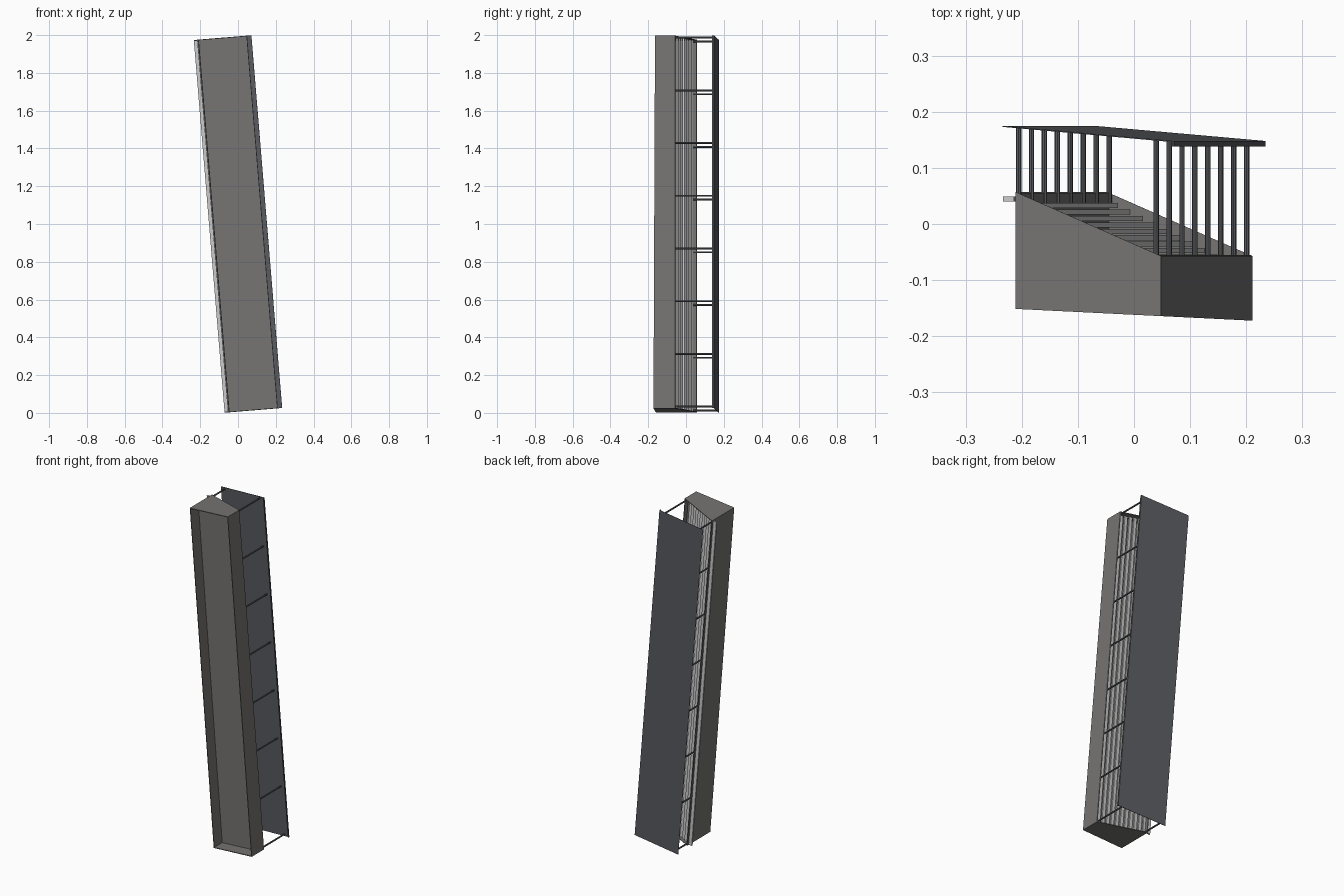
import bpy, bmesh, math
from mathutils import Matrix, Vector

if "Cube" in bpy.data.objects:
    bpy.data.objects.remove(bpy.data.objects["Cube"])

TILT = math.radians(4.72)
HALF = 0.99                      # half length along the leaning axis
LEAN = Matrix.Translation((0, 0, 1)) @ Matrix.Rotation(-TILT, 4, 'Y')


def material(name, value):
    m = bpy.data.materials.new(name)
    m.diffuse_color = (*value, 1)
    m.use_nodes = True
    m.node_tree.nodes["Principled BSDF"].inputs["Base Color"].default_value = m.diffuse_color
    return m


shell_mat = material("shell_grey", (0.18, 0.175, 0.17))
panel_mat = material("panel_grey", (0.10, 0.105, 0.115))
slat_mat = material("slat_grey", (0.55, 0.56, 0.58))


def finish(name, bm, mat):
    bmesh.ops.recalc_face_normals(bm, faces=bm.faces)
    me = bpy.data.meshes.new(name)
    bm.to_mesh(me)
    bm.free()
    ob = bpy.data.objects.new(name, me)
    me.materials.append(mat)
    bpy.context.collection.objects.link(ob)
    return ob


def prism(bm, section, w0, w1):
    """Extrude a (u, y) section along the leaning axis.
    y may be a function of world x."""
    rings = []
    for w in (w0, w1):
        ring = []
        for u, y in section:
            p = LEAN @ Vector((u, 0, w))
            p.y = y(p.x) if callable(y) else y
            ring.append(bm.verts.new(p))
        rings.append(ring)
    n = len(section)
    for i in range(n):
        j = (i + 1) % n
        bm.faces.new((rings[0][i], rings[0][j], rings[1][j], rings[1][i]))
    bm.faces.new(rings[0][::-1])
    bm.faces.new(rings[1])


def front(offset=0.0):
    return lambda x: -0.1618 - 0.0496 * x + offset


# wedge-shaped shell: end caps, side walls and recessed front sheet
W, T = 0.13, 0.004
bm = bmesh.new()
cap = [(-W, front()), (W, front()), (W, -0.057), (-W, 0.057)]
prism(bm, cap, HALF - T, HALF)
prism(bm, cap, -HALF, -HALF + T)
prism(bm, [(-W, front()), (-W + T, front()), (-W + T, 0.055), (-W, 0.057)], -HALF + T, HALF - T)
prism(bm, [(W - T, front()), (W, front()), (W, -0.057), (W - T, -0.055)], -HALF + T, HALF - T)
prism(bm, [(-W + T, front(0.075)), (W - T, front(0.075)),
           (W - T, front(0.078)), (-W + T, front(0.078))], -HALF + T, HALF - T)
finish("wedge_shell", bm, shell_mat)

# stepped slats along the open diagonal back
bm = bmesh.new()
for i in range(12):
    u, y = -0.153 + 0.0222 * i, 0.049 - 0.0115 * i
    prism(bm, [(u, y - 0.009), (u + 0.02, y - 0.009), (u + 0.02, y), (u, y)],
          -HALF + T, HALF - T)
finish("back_slats", bm, slat_mat)

# thin back panel with a folded lip on the right edge
bm = bmesh.new()
P = 0.153
prism(bm, [(-P, 0.175), (P, 0.148), (P, 0.138), (P - 0.003, 0.138),
           (P - 0.003, 0.146), (-P, 0.173)], -HALF, HALF)
finish("back_panel", bm, panel_mat)

# two columns of spacer rods between shell and panel
bm = bmesh.new()
for u, y0, y1 in ((-0.1255, 0.03, 0.172), (0.1205, -0.075, 0.150)):
    for k in range(8):
        pos = LEAN @ Vector((u, 0, -0.98 + 0.28 * k))
        pos.y = (y0 + y1) / 2
        bmesh.ops.create_cone(bm, cap_ends=True, segments=8, radius1=0.0048,
                              radius2=0.0048, depth=y1 - y0,
                              matrix=Matrix.Translation(pos) @ Matrix.Rotation(math.pi / 2, 4, 'X'))
finish("spacer_rods", bm, panel_mat)
